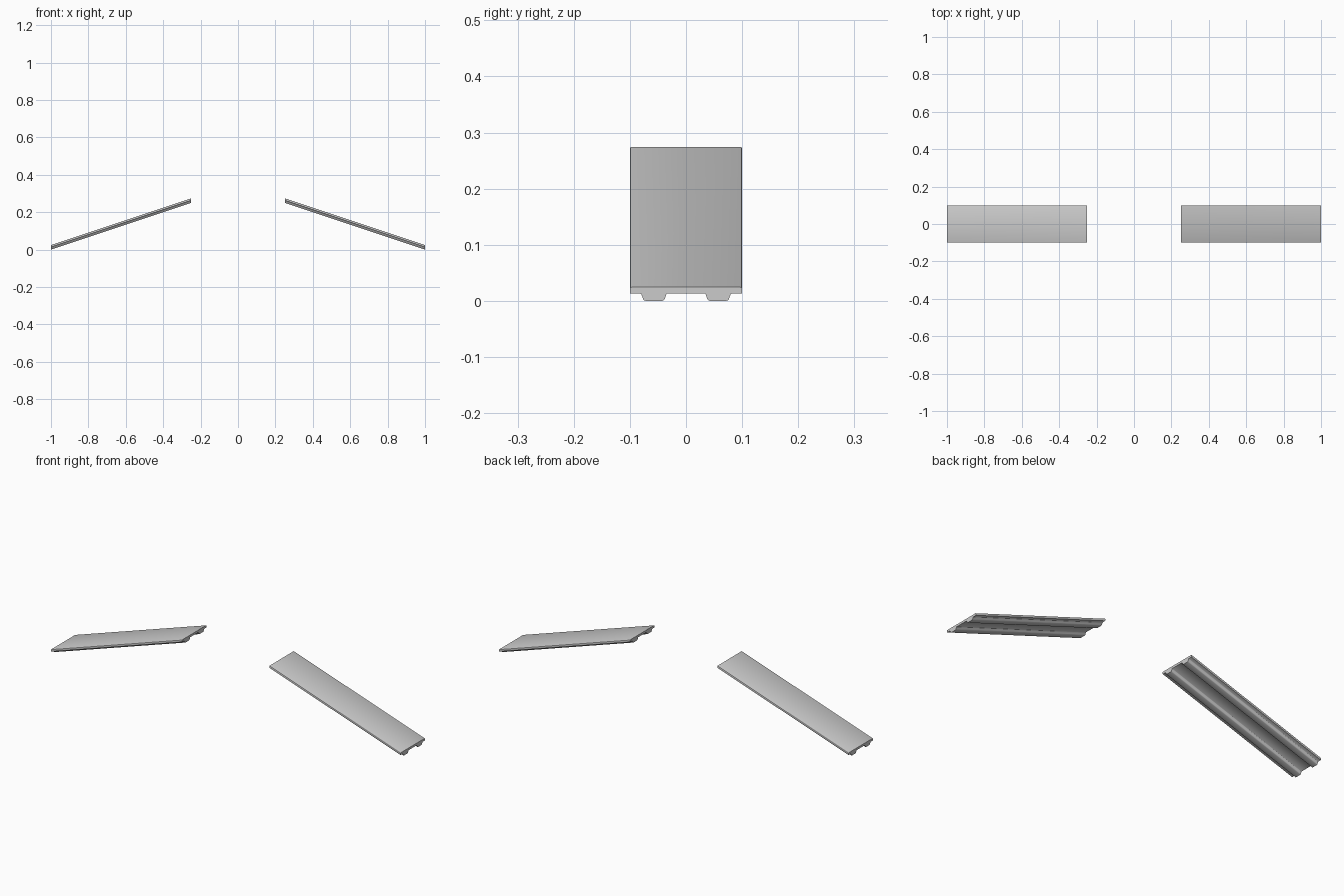
import bpy, bmesh

if "Cube" in bpy.data.objects:
    bpy.data.objects.remove(bpy.data.objects["Cube"])

INNER, OUTER, RISE = 0.25, 1.0, 0.25   # ramp ends and climb
TOP, DECK = 0.0243, 0.0128             # deck top and underside at the low end

# Right half of the cross-section (y, z): deck with eased edges and one rounded rib
half = [
    (0.097, TOP), (0.0993, TOP - 0.001), (0.1, TOP - 0.003),
    (0.1, DECK + 0.002), (0.099, DECK),
    (0.0808, DECK), (0.0795, DECK - 0.001),
    (0.0765, 0.0032), (0.0745, 0.001), (0.072, 0.0),
    (0.0425, 0.0), (0.040, 0.001), (0.038, 0.0032),
    (0.035, DECK - 0.001), (0.0337, DECK),
]
profile = half + [(-y, z) for y, z in reversed(half)]


def ramp(name, side):
    """Sweep the cross-section up the slope, with plumb-cut ends."""
    bm = bmesh.new()
    low = [bm.verts.new((side * OUTER, y, z)) for y, z in profile]
    high = [bm.verts.new((side * INNER, y, z + RISE)) for y, z in profile]
    n = len(profile)
    for i in range(n):
        j = (i + 1) % n
        bm.faces.new((low[i], low[j], high[j], high[i]))
    bm.faces.new(low)
    bm.faces.new(high)
    bmesh.ops.recalc_face_normals(bm, faces=bm.faces)
    mesh = bpy.data.meshes.new(name)
    bm.to_mesh(mesh)
    bm.free()
    obj = bpy.data.objects.new(name, mesh)
    bpy.context.collection.objects.link(obj)
    return obj


# Two ramps facing each other
for name, side in (("left_ramp", -1), ("right_ramp", 1)):
    obj = ramp(name, side)
    bpy.ops.object.select_all(action='DESELECT')
    obj.select_set(True)
    bpy.context.view_layer.objects.active = obj
    bpy.ops.object.shade_smooth_by_angle(angle=0.7)
